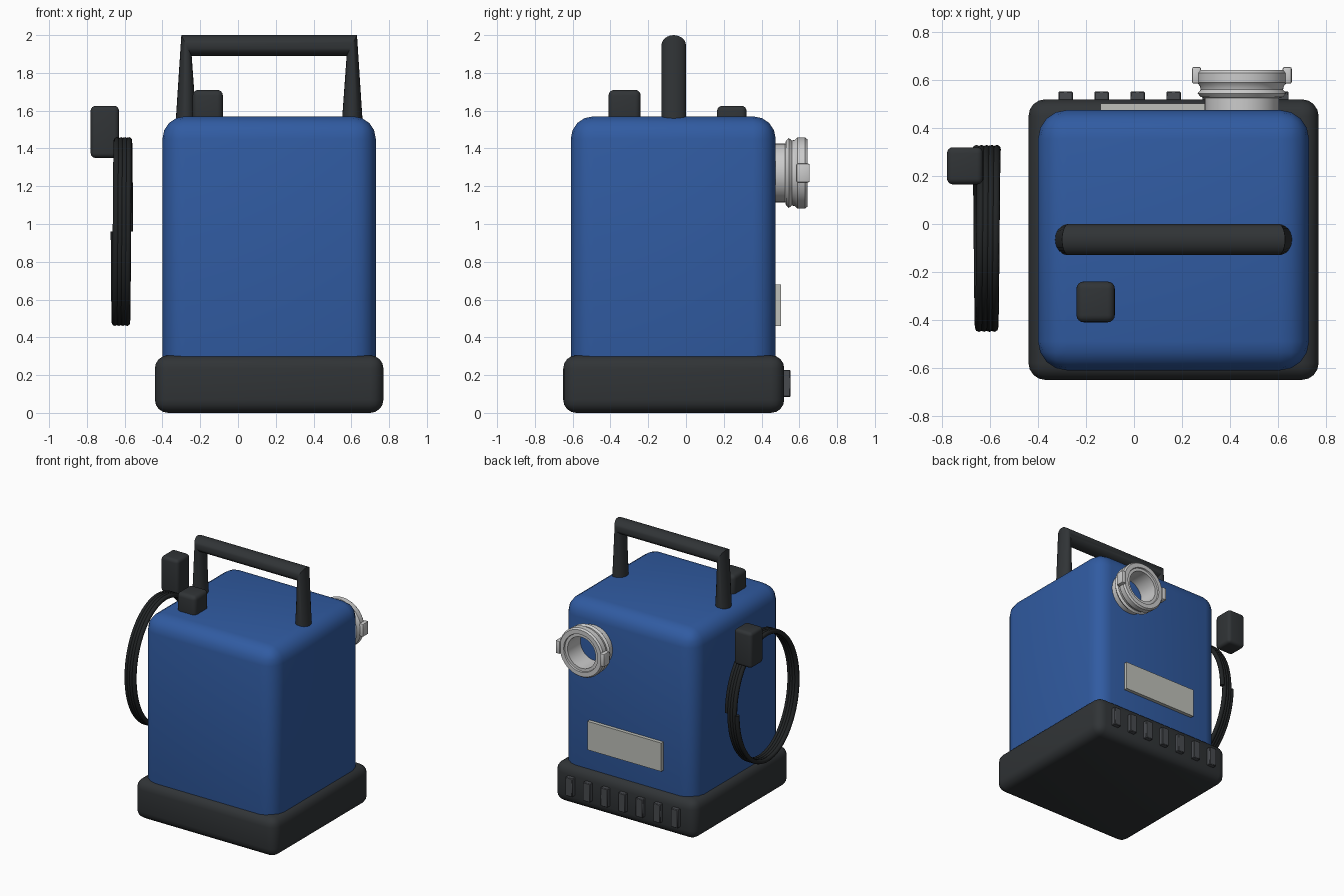
import bpy, bmesh, math
from mathutils import Vector

if "Cube" in bpy.data.objects:
    bpy.data.objects.remove(bpy.data.objects["Cube"])

CX = 0.165  # centre line of the housing


def material(name, rgb):
    m = bpy.data.materials.new(name)
    m.diffuse_color = (*rgb, 1)
    m.use_nodes = True
    m.node_tree.nodes["Principled BSDF"].inputs["Base Color"].default_value = m.diffuse_color
    return m


BLUE = material("blue_paint", (0.03, 0.105, 0.36))
DARK = material("dark_plastic", (0.03, 0.034, 0.037))
BLACK = material("cable_rubber", (0.015, 0.017, 0.018))
RIB = material("vent_plastic", (0.065, 0.07, 0.078))
METAL = material("light_metal", (0.55, 0.56, 0.56))
PLATE = material("plate_metal", (0.52, 0.53, 0.49))


def finish(name, bm, mat, angle=40):
    bmesh.ops.recalc_face_normals(bm, faces=bm.faces)
    me = bpy.data.meshes.new(name)
    bm.to_mesh(me)
    bm.free()
    me.materials.append(mat)
    ob = bpy.data.objects.new(name, me)
    bpy.context.collection.objects.link(ob)
    bpy.ops.object.select_all(action='DESELECT')
    ob.select_set(True)
    bpy.context.view_layer.objects.active = ob
    bpy.ops.object.shade_smooth_by_angle(angle=math.radians(angle))
    return ob


def box(name, x, y, z, mat, bevel=0.0, segments=4):
    bm = bmesh.new()
    bmesh.ops.create_cube(bm, size=1)
    for v in bm.verts:
        v.co = Vector([(a + b) / 2 + c * (b - a) for c, (a, b) in zip(v.co, (x, y, z))])
    if bevel:
        bmesh.ops.bevel(bm, geom=bm.edges[:], offset=bevel, segments=segments,
                        profile=0.5, affect='EDGES')
    return finish(name, bm, mat)


def skin(name, rings, mat, closed=False, angle=40):
    bm = bmesh.new()
    loops = [[bm.verts.new(p) for p in r] for r in rings]
    n = len(loops[0])
    pairs = list(zip(loops, loops[1:]))
    if closed:
        pairs.append((loops[-1], loops[0]))
    for a, b in pairs:
        for i in range(n):
            j = (i + 1) % n
            bm.faces.new((a[i], a[j], b[j], b[i]))
    if not closed:
        bm.faces.new(loops[0])
        bm.faces.new(loops[-1])
    return finish(name, bm, mat, angle)


def oval(center, u, v, n):
    c, u, v = Vector(center), Vector(u), Vector(v)
    return [c + u * math.cos(t) + v * math.sin(t)
            for t in (2 * math.pi * i / n for i in range(n))]


# housing and base
box("base", (-0.44, 0.77), (-0.65, 0.52), (0, 0.305), DARK, 0.07)
box("housing", (-0.40, 0.73), (-0.61, 0.475), (0.12, 1.57), BLUE, 0.12)
box("top_knob", (-0.24, -0.08), (-0.41, -0.24), (1.53, 1.71), DARK, 0.03)

# carrying handle, oval section swept over two mitred corners
half = [((-0.275, 1.54), (-0.055, 0)), ((-0.2725, 1.945), (-0.0275, 0.055))]
path = half + [((2 * CX - c[0], c[1]), (-u[0], u[1])) for c, u in reversed(half)]
skin("handle", [oval((c[0], -0.065, c[1]), (u[0], 0, u[1]), (0, 0.065, 0), 24)
                for c, u in path], DARK)

# outlet coupling on the back, turned profile of (y, radius)
profile = [(0.46, 0.155), (0.525, 0.155), (0.53, 0.172), (0.545, 0.185),
           (0.56, 0.172), (0.575, 0.175), (0.59, 0.188), (0.63, 0.188),
           (0.643, 0.178), (0.643, 0.145), (0.632, 0.142), (0.632, 0.12),
           (0.46, 0.12)]
OX, OZ = 0.45, 1.27
skin("outlet_coupling", [oval((OX, y, OZ), (r, 0, 0), (0, 0, r), 48)
                         for y, r in profile], METAL, closed=True, angle=30)
for side, s in (("left", -1), ("right", 1)):
    xs = sorted((OX + s * 0.17, OX + s * 0.208))
    box("coupling_lug_" + side, xs, (0.585, 0.655), (1.22, 1.32), METAL, 0.008, 2)

# rating plate and vent ribs
box("rating_plate", (-0.14, 0.49), (0.46, 0.502), (0.46, 0.68), PLATE)
for i in range(7):
    x = CX + (i - 3) * 0.15
    box(f"vent_rib_{i + 1}", (x - 0.03, x + 0.03), (0.50, 0.553), (0.085, 0.228), RIB, 0.004, 1)

# coiled power cable and plug
TURNS, STEPS = 4, 64
curve = bpy.data.curves.new("power_cable", 'CURVE')
curve.dimensions = '3D'
curve.bevel_depth = 0.017
curve.bevel_resolution = 2
curve.use_fill_caps = True
spline = curve.splines.new('POLY')
spline.points.add(TURNS * STEPS)
for i, p in enumerate(spline.points):
    t = 2 * math.pi * i / STEPS
    p.co = (-0.572 - 0.085 * i / (TURNS * STEPS),
            -0.06 + 0.373 * math.cos(t), 0.96 + 0.483 * math.sin(t), 1)
curve.materials.append(BLACK)
bpy.context.collection.objects.link(bpy.data.objects.new("power_cable", curve))
box("plug", (-0.78, -0.63), (0.165, 0.32), (1.35, 1.625), DARK, 0.025)
